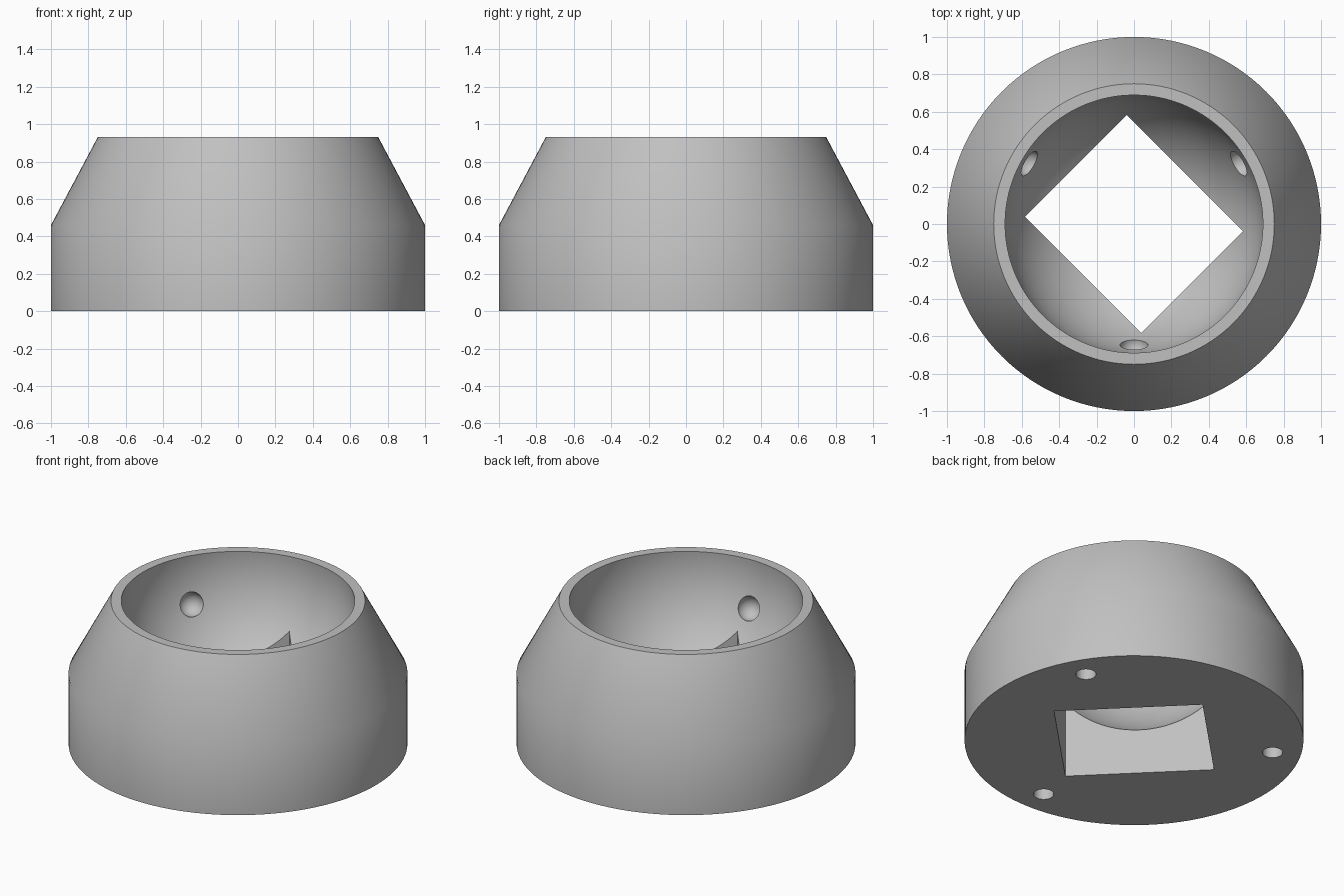
import bpy
import bmesh
from math import cos, sin, radians, sqrt
from mathutils import Matrix

cube = bpy.data.objects.get("Cube")
if cube:
    bpy.data.objects.remove(cube, do_unlink=True)

BOWL_R, BOWL_Z = 0.692, 0.868
SEAT_ANGLES = (30, 150, 270)

grey = bpy.data.materials.new("plain grey")
grey.use_nodes = True
colour = (0.53, 0.53, 0.53, 1)
grey.diffuse_color = colour
grey.node_tree.nodes["Principled BSDF"].inputs["Base Color"].default_value = colour


def add_object(name, bm):
    bmesh.ops.recalc_face_normals(bm, faces=bm.faces)
    mesh = bpy.data.meshes.new(name)
    bm.to_mesh(mesh)
    bm.free()
    mesh.materials.append(grey)
    obj = bpy.data.objects.new(name, mesh)
    bpy.context.collection.objects.link(obj)
    return obj


def turned(name, profile, steps=128):
    """Solid of revolution from (radius, height) points."""
    bm = bmesh.new()
    verts = [bm.verts.new((r, 0, z)) for r, z in profile]
    edges = [bm.edges.new(pair) for pair in zip(verts, verts[1:])]
    bmesh.ops.spin(bm, geom=verts + edges, axis=(0, 0, 1), cent=(0, 0, 0),
                   angle=radians(360), steps=steps, use_merge=True)
    bmesh.ops.remove_doubles(bm, verts=bm.verts, dist=1e-5)
    rims = [e for e in bm.edges if e.is_boundary]
    bmesh.ops.holes_fill(bm, edges=rims, sides=0)
    return add_object(name, bm)


def ball(name, radius, place, u, v):
    bm = bmesh.new()
    bmesh.ops.create_uvsphere(bm, u_segments=u, v_segments=v, radius=radius,
                              matrix=Matrix.Translation(place))
    return add_object(name, bm)


def cut(target, cutter):
    mod = target.modifiers.new("cut", 'BOOLEAN')
    mod.operation = 'DIFFERENCE'
    mod.solver = 'EXACT'
    mod.object = cutter
    cutter.hide_render = True
    bpy.context.view_layer.objects.active = target
    bpy.ops.object.modifier_apply(modifier=mod.name)
    bpy.data.objects.remove(cutter, do_unlink=True)


# Housing: straight wall with a tapered shoulder
housing = turned("ball_housing", [(1, 0), (1, 0.46), (0.75, 0.93)])

# Spherical bowl
cut(housing, ball("bowl_cutter", BOWL_R, (0, 0, BOWL_Z), 128, 64))

# Rectangular window through the floor, set diagonally
bm = bmesh.new()
bmesh.ops.create_cube(bm, size=1, matrix=Matrix.Rotation(radians(-45), 4, 'Z')
                      @ Matrix.Diagonal((0.88, 0.77, 1.6, 1)))
cut(housing, add_object("window_cutter", bm))

seat_drop = radians(20)
for angle in SEAT_ANGLES:
    dx, dy = cos(radians(angle)), sin(radians(angle))
    # Bearing seat in the bowl wall
    reach = BOWL_R * cos(seat_drop)
    seat = (reach * dx, reach * dy, BOWL_Z - BOWL_R * sin(seat_drop))
    cut(housing, ball("seat_cutter", 0.075, seat, 32, 16))
    # Blind screw hole in the underside
    bm = bmesh.new()
    bmesh.ops.create_cone(bm, cap_ends=True, segments=32, radius1=0.06, radius2=0.06,
                          depth=0.6, matrix=Matrix.Translation((0.83 * dx, 0.83 * dy, 0)))
    cut(housing, add_object("screw_hole_cutter", bm))

# Smooth curved walls, crisp rims
bpy.ops.object.select_all(action='DESELECT')
housing.select_set(True)
bpy.context.view_layer.objects.active = housing
bpy.ops.object.shade_smooth_by_angle(angle=radians(32))
